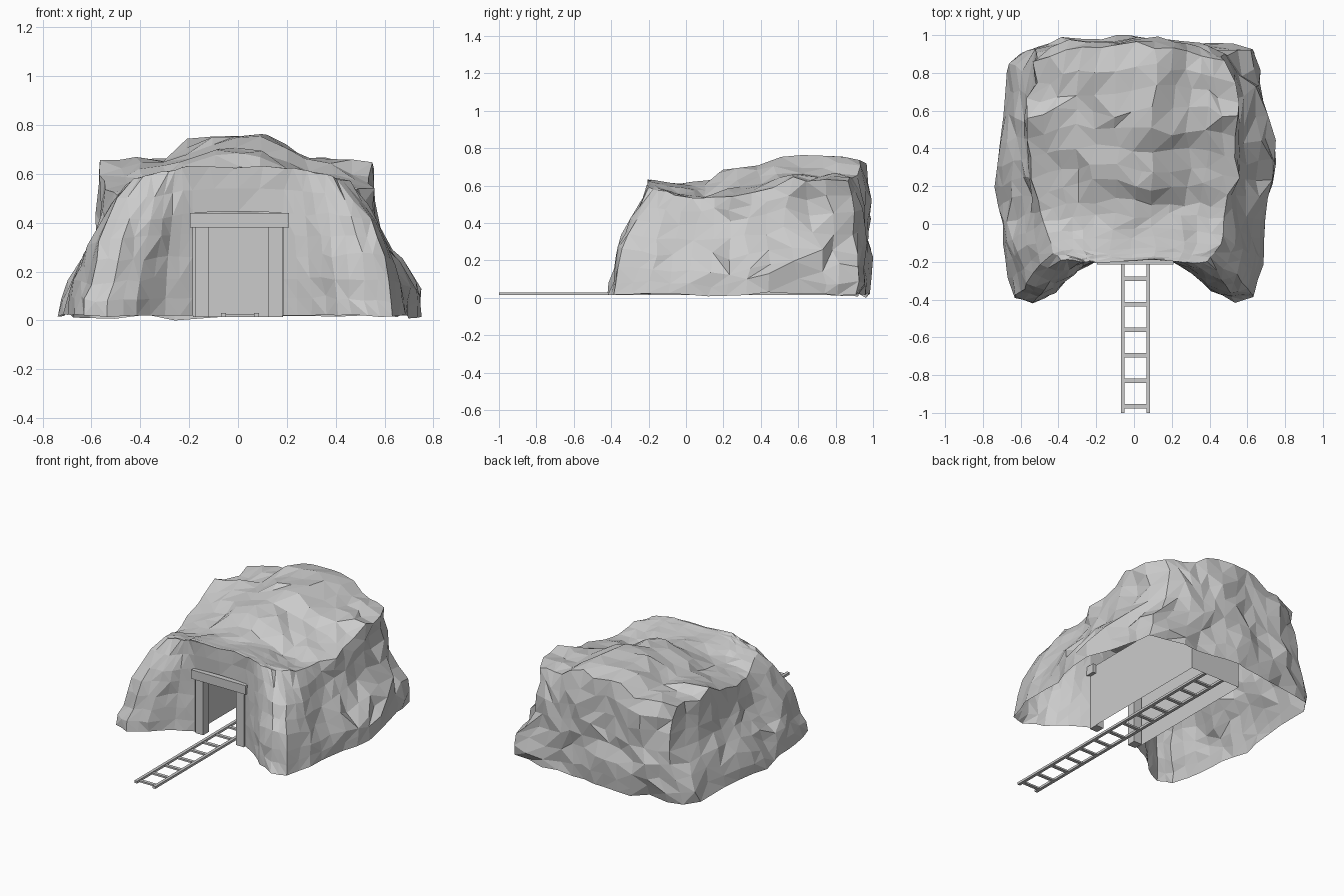
import bpy, bmesh, math, random
from mathutils import Vector, noise

if "Cube" in bpy.data.objects:
    bpy.data.objects.remove(bpy.data.objects["Cube"])

random.seed(4)

grey = bpy.data.materials.new("stone_grey")
grey.diffuse_color = (0.6, 0.6, 0.6, 1)
grey.use_nodes = True
grey.node_tree.nodes["Principled BSDF"].inputs["Base Color"].default_value = grey.diffuse_color


def finish(bm, name):
    me = bpy.data.meshes.new(name)
    bm.to_mesh(me)
    bm.free()
    me.materials.append(grey)
    ob = bpy.data.objects.new(name, me)
    bpy.context.collection.objects.link(ob)
    return ob


def add_box(bm, lo, hi):
    vs = bmesh.ops.create_cube(bm, size=1)["verts"]
    for v in vs:
        v.co = Vector([(a + b) / 2 + c * (b - a) for a, b, c in zip(lo, hi, v.co)])


def box(name, lo, hi):
    bm = bmesh.new()
    add_box(bm, lo, hi)
    return finish(bm, name)


def smooth(a, b, x):
    t = min(1, max(0, (x - a) / (b - a)))
    return t * t * (3 - 2 * t)


def piecewise(pts, x):
    if x <= pts[0][0]:
        return pts[0][1]
    for (x0, y0), (x1, y1) in zip(pts, pts[1:]):
        if x <= x1:
            return y0 + (y1 - y0) * (x - x0) / (x1 - x0)
    return pts[-1][1]


# Right half outlines of the rock in plan, front centre to back centre
BASE = [(0, -.19), (.185, -.19), (.30, -.25), (.41, -.36), (.53, -.415), (.635, -.385),
        (.69, -.2), (.69, 0), (.745, .2), (.715, .45), (.69, .7), (.62, .9),
        (.4, .95), (.18, .96), (0, .96)]
SHOULDER = [(0, -.19), (.185, -.19), (.26, -.19), (.33, -.19), (.39, -.18), (.44, -.14),
            (.46, -.05), (.48, .08), (.54, .25), (.56, .45), (.55, .65), (.51, .87),
            (.35, .92), (.18, .93), (0, .94)]
RIDGE = [(-.2, .63), (0, .60), (.12, .62), (.2, .67), (.42, .71), (.55, .78),
         (.65, .74), (.85, .77), (.95, .73)]


def refine(half):
    """Double the points, then mirror into a closed ring."""
    fine = []
    for a, b in zip(half, half[1:]):
        fine += [Vector(a), (Vector(a) + Vector(b)) / 2]
    fine.append(Vector(half[-1]))
    return fine + [Vector((-p.x, p.y)) for p in fine[-2:0:-1]]


def roof_z(x, y):
    rear = smooth(-.1, .25, y)
    return piecewise(RIDGE, y) - rear * .07 * smooth(.13, .27, abs(x)) - .22 * x * x


def roughen(p):
    """Rocky displacement that fades out around the mouth."""
    away = Vector((max(0, abs(p.x) - .19), max(0, p.y + .17), max(0, p.z - .46))).length
    w = min(1, away / .15) * (.55 + .45 * smooth(-.2, .3, p.y))
    big = noise.noise_vector(p * 3.3 + Vector((7, 2, 5)))
    small = noise.noise_vector(p * 8 + Vector((1, 9, 3)))
    jit = Vector([random.uniform(-1, 1) for _ in range(3)])
    d = (big * .045 + small * .036 + jit * .01) * w
    if p.z < .05:
        d.z *= .4
    if p.z > .55:
        d.z *= .7
    q = p + d
    return Vector((max(-.765, min(.765, q.x)), max(-.42, min(1, q.y)), max(0, min(.79, q.z))))


def add_quad(bm, a, b, c, d):
    """Two triangles with a random diagonal."""
    if random.random() < .5:
        a, b, c, d = b, c, d, a
    bm.faces.new((a, b, c))
    bm.faces.new((a, c, d))


# Rock shell sides: lofted rings, leaving the mouth open
base, top = refine(BASE), refine(SHOULDER)
n = len(base)
LEVELS = [0, .12, .25, .4, .55, .7, .85, 1]
bm = bmesh.new()
rings = []
for t in LEVELS:
    ring = []
    for b, s in zip(base, top):
        rear = smooth(-.1, .25, b.y)
        f = (1 - rear) * t ** 1.8 + rear * smooth(.05, .75, t)
        p = b.lerp(s, f)
        z = .02 + t * (roof_z(s.x, s.y) - .02)
        y = p.y + .04 * math.sin(math.pi * t) * smooth(.8, .95, b.y)
        ring.append(bm.verts.new(roughen(Vector((p.x, y, z)))))
    rings.append(ring)
MOUTH = (0, 1, n - 2, n - 1)
for i, (lo, hi) in enumerate(zip(rings, rings[1:])):
    for j in range(n):
        if i < 5 and j in MOUTH:
            continue
        k = (j + 1) % n
        add_quad(bm, lo[j], lo[k], hi[k], hi[j])

# Rock roof: a patch blended between the four sides of the shoulder ring
W, H, C = 12, 16, 6
front = [(i - C) % n for i in range(W + 1)]
back = [n // 2 + C - i for i in range(W + 1)]
left = [n - C - j for j in range(H + 1)]
right = [C + j for j in range(H + 1)]
grid = {}
for i in range(W + 1):
    for j in range(H + 1):
        u, v = i / W, j / H
        edge = (front[i] if j == 0 else n // 2 - (i - C) if j == H else
                left[j] if i == 0 else right[j] if i == W else None)
        if edge is not None:
            e = n // 2 - (i - C) if j == H else edge
            grid[i, j] = rings[-1][e]
            continue
        f0, f1 = top[front[i]], top[n // 2 - (i - C)]
        p = f0.lerp(f1, v) + top[left[j]].lerp(top[right[j]], u)
        p -= top[left[0]].lerp(top[right[0]], u).lerp(top[left[H]].lerp(top[right[H]], u), v)
        grid[i, j] = bm.verts.new(roughen(Vector((p.x, p.y, roof_z(p.x, p.y)))))
for i in range(W):
    for j in range(H):
        add_quad(bm, grid[i, j], grid[i + 1, j], grid[i + 1, j + 1], grid[i, j + 1])
bmesh.ops.recalc_face_normals(bm, faces=bm.faces)
finish(bm, "rock_hill")

# Tunnel lining: walls, ceiling and back wall, open at front and floor
END = .77
bm = bmesh.new()
add_box(bm, (-.185, -.19, .015), (.185, END, .435))
bm.normal_update()
bmesh.ops.delete(bm, geom=[f for f in bm.faces if f.normal.y < -.5 or f.normal.z < -.5],
                 context='FACES')
bmesh.ops.reverse_faces(bm, faces=bm.faces)
finish(bm, "tunnel_lining")

# Timber portal
for side, name in ((-1, "left_post"), (1, "right_post")):
    x0, x1 = sorted((side * .122, side * .18))
    box(name, (x0 + .003, -.2, .015), (x1 + .003, -.14, .385))
box("lintel", (-.197, -.215, .38), (.208, -.14, .44))

# Rail track
for side, name in ((-1, "left_rail"), (1, "right_rail")):
    x0, x1 = sorted((side * .058, side * .078))
    box(name, (x0 + .008, -1, .015), (x1 + .008, END, .03))
bm = bmesh.new()
for i in range(13):
    y = -.965 + i * .135
    add_box(bm, (-.057, y - .011, .015), (.073, y + .011, .026))
finish(bm, "track_ties")
